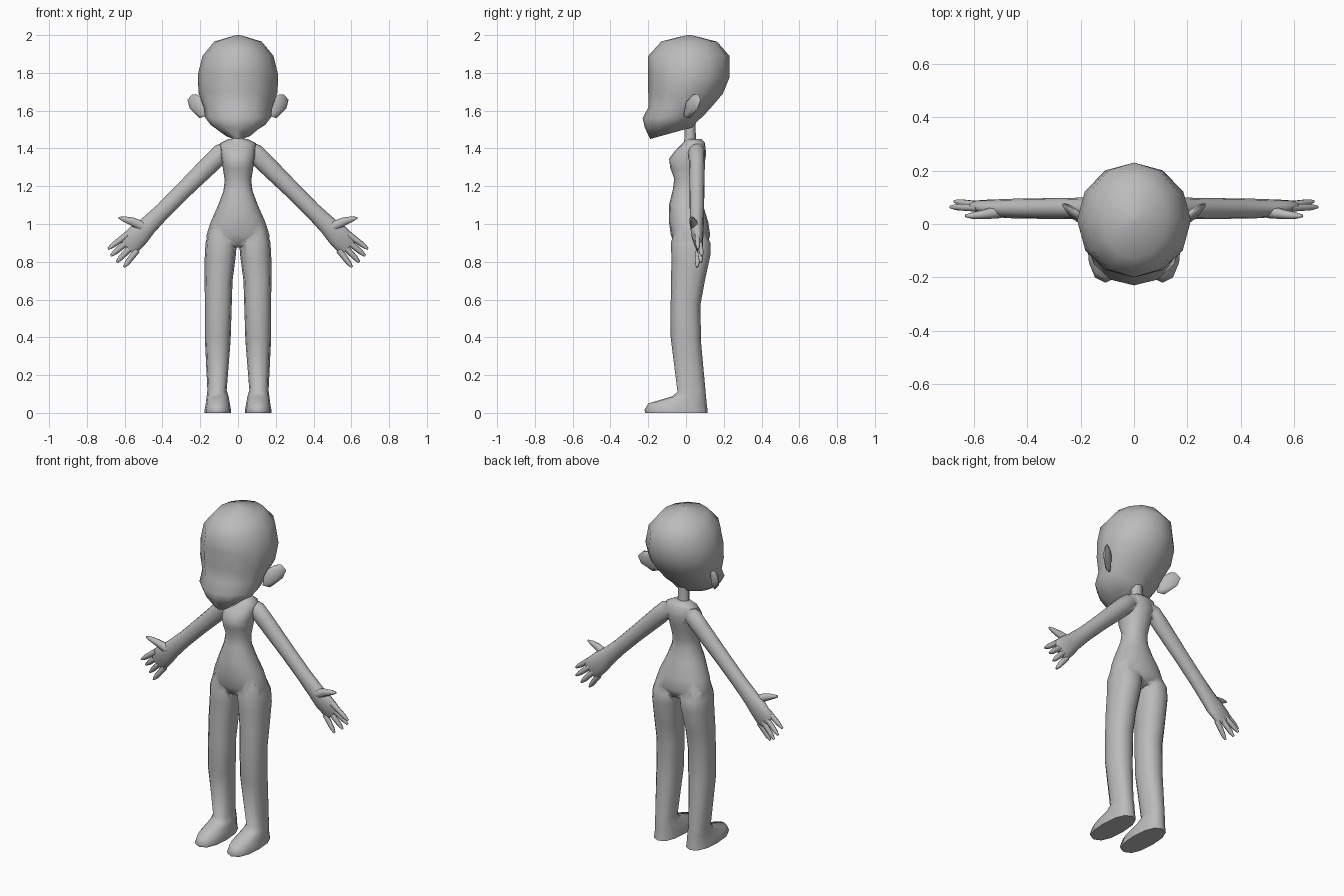
import bpy, bmesh, math
from mathutils import Vector

skin_mat = bpy.data.materials.new("plain_grey")
skin_mat.diffuse_color = (0.5, 0.5, 0.5, 1)


def skin(name, rings):
    """Closed surface through a list of equal-length point rings."""
    bm = bmesh.new()
    vs = [[bm.verts.new(p) for p in r] for r in rings]
    n = len(vs[0])
    for a, b in zip(vs, vs[1:]):
        for i in range(n):
            j = (i + 1) % n
            bm.faces.new((a[i], a[j], b[j], b[i]))
    bm.faces.new(vs[0])
    bm.faces.new(vs[-1])
    bmesh.ops.recalc_face_normals(bm, faces=bm.faces)
    me = bpy.data.meshes.new(name)
    bm.to_mesh(me)
    bm.free()
    me.materials.append(skin_mat)
    ob = bpy.data.objects.new(name, me)
    bpy.context.collection.objects.link(ob)
    return ob


def spow(v, e):
    return math.copysign(abs(v) ** e, v)


def stack(name, rows, n=12, e=1.0, side=1):
    """Rings (centre x, half width, front y, front z, back y, back z)."""
    rings = []
    for cx, hw, yf, zf, yb, zb in rows:
        ring = []
        for i in range(n):
            t = 2 * math.pi * i / n
            s, c = spow(math.sin(t), e), spow(math.cos(t), e)
            k = (1 - c) / 2
            ring.append((side * (cx + hw * s), yf + (yb - yf) * k, zf + (zb - zf) * k))
        rings.append(ring)
    return skin(name, rings)


def limb(name, stations, n=8, side=1):
    """Tube along stations (x, y, z, radius across, radius in depth)."""
    d = (Vector(stations[-1][:3]) - Vector(stations[0][:3])).normalized()
    a = d.cross(Vector((0, 1, 0))).normalized()
    b = a.cross(d)
    rings = []
    for x, y, z, ra, rb in stations:
        ring = []
        for i in range(n):
            t = 2 * math.pi * i / n
            p = Vector((x, y, z)) + a * ra * math.cos(t) + b * rb * math.sin(t)
            ring.append((side * p.x, p.y, p.z))
        rings.append(ring)
    return skin(name, rings)


# Head with muzzle and tilted underside
head = stack("head", [
    (0, 0.012, 0.005, 2.0, 0.03, 2.0),
    (0, 0.125, -0.13, 1.967, 0.165, 1.965),
    (0, 0.188, -0.20, 1.89, 0.23, 1.89),
    (0, 0.213, -0.20, 1.80, 0.23, 1.775),
    (0, 0.209, -0.20, 1.70, 0.195, 1.69),
    (0, 0.183, -0.198, 1.62, 0.14, 1.625),
    (0, 0.175, -0.23, 1.56, 0.09, 1.57),
    (0, 0.145, -0.218, 1.51, 0.055, 1.54),
    (0, 0.075, -0.19, 1.45, 0.045, 1.515)])

# Torso with bust, waist and hips
body = stack("body", [
    (0, 0.05, 0.0, 1.45, 0.08, 1.45),
    (0, 0.095, -0.02, 1.425, 0.10, 1.43),
    (0, 0.092, -0.06, 1.385, 0.107, 1.37),
    (0, 0.086, -0.09, 1.345, 0.10, 1.33),
    (0, 0.080, -0.083, 1.295, 0.09, 1.29),
    (0, 0.070, -0.062, 1.24, 0.07, 1.22),
    (0, 0.077, -0.07, 1.18, 0.07, 1.17),
    (0, 0.105, -0.09, 1.10, 0.09, 1.10),
    (0, 0.145, -0.09, 1.01, 0.118, 1.01),
    (0, 0.167, -0.08, 0.94, 0.128, 0.94),
    (0, 0.160, -0.06, 0.89, 0.11, 0.89),
    (0, 0.05, -0.03, 0.875, 0.05, 0.875)], n=16, e=0.9)

parts = [limb("neck", [(0, 0.022, 1.40, .04, .036), (0, 0.022, 1.46, .034, .03),
                       (0, 0.022, 1.58, .034, .028)])]

FINGERS = [  # base x, y, z and tip x, y, z
    ((.585, .060, .945), (.688, .064, .868)),
    ((.578, .070, .912), (.673, .085, .832)),
    ((.560, .072, .885), (.643, .080, .797)),
    ((.535, .066, .862), (.603, .058, .772))]
EAR = [(.175, 1.655), (.215, 1.685), (.242, 1.687), (.268, 1.657),
       (.255, 1.61), (.205, 1.56), (.17, 1.57)]

hands = []
for side, tag in ((1, "left"), (-1, "right")):
    # Leg running down into the foot
    parts.append(stack(tag + "_leg", [
        (.088, .065, -.06, .97, .095, .97),
        (.089, .083, -.08, .90, .130, .90),
        (.094, .082, -.077, .82, .130, .84),
        (.103, .074, -.079, .70, .10, .70),
        (.104, .071, -.081, .58, .076, .57),
        (.107, .068, -.081, .40, .08, .37),
        (.111, .051, -.045, .11, .102, .13),
        (.108, .058, -.075, .087, .106, .085),
        (.107, .064, -.20, .05, .11, .045),
        (.107, .070, -.22, .015, .114, .015),
        (.107, .070, -.215, 0, .115, 0)], e=0.85, side=side))
    # Arm
    parts.append(limb(tag + "_arm", [
        (.05, .055, 1.41, .03, .03), (.085, .056, 1.38, .05, .045),
        (.14, .058, 1.325, .051, .042), (.29, .058, 1.177, .045, .039),
        (.40, .058, 1.067, .044, .038), (.478, .058, .99, .05, .036),
        (.525, .060, .944, .06, .032), (.572, .068, .897, .062, .022),
        (.590, .068, .879, .050, .012)], n=12, side=side))
    # Fingers and thumb
    for i, (b, t) in enumerate(FINGERS):
        b, t = Vector(b), Vector(t)
        m = b.lerp(t, 0.75)
        hands.append(limb(f"{tag}_finger_{i + 1}", [
            (*b, .018, .016), (*m, .014, .013), (*t, .006, .006)], n=6, side=side))
    hands.append(limb(tag + "_thumb", [
        (.50, .048, .985, .028, .026), (.56, .036, 1.013, .022, .018),
        (.605, .031, 1.027, .014, .013), (.632, .030, 1.033, .005, .005)],
        n=8, side=side))
    # Ear, a thin plate swept backward
    rings = []
    for scale, off in ((.65, -.018), (1, -.004), (1, .006), (.65, .018)):
        rings.append([(side * (.215 + (x - .215) * scale),
                       .032 + ((x - .215) * .65 + (z - 1.625) * .15) * scale + off,
                       1.625 + (z - 1.625) * scale) for x, z in EAR])
    hands.append(skin(tag + "_ear", rings))

# Fuse neck, legs and arms into the torso
for p in parts:
    mod = body.modifiers.new("fuse", 'BOOLEAN')
    mod.operation = 'UNION'
    mod.solver = 'EXACT'
    mod.object = p
    bpy.context.view_layer.objects.active = body
    bpy.ops.object.modifier_apply(modifier=mod.name)
    bpy.data.objects.remove(p)

# Smooth shading, keeping only the sharp sole edges
bpy.ops.object.select_all(action='DESELECT')
for ob in [head, body] + hands:
    ob.select_set(True)
bpy.context.view_layer.objects.active = body
bpy.ops.object.shade_smooth_by_angle(angle=math.radians(65))
